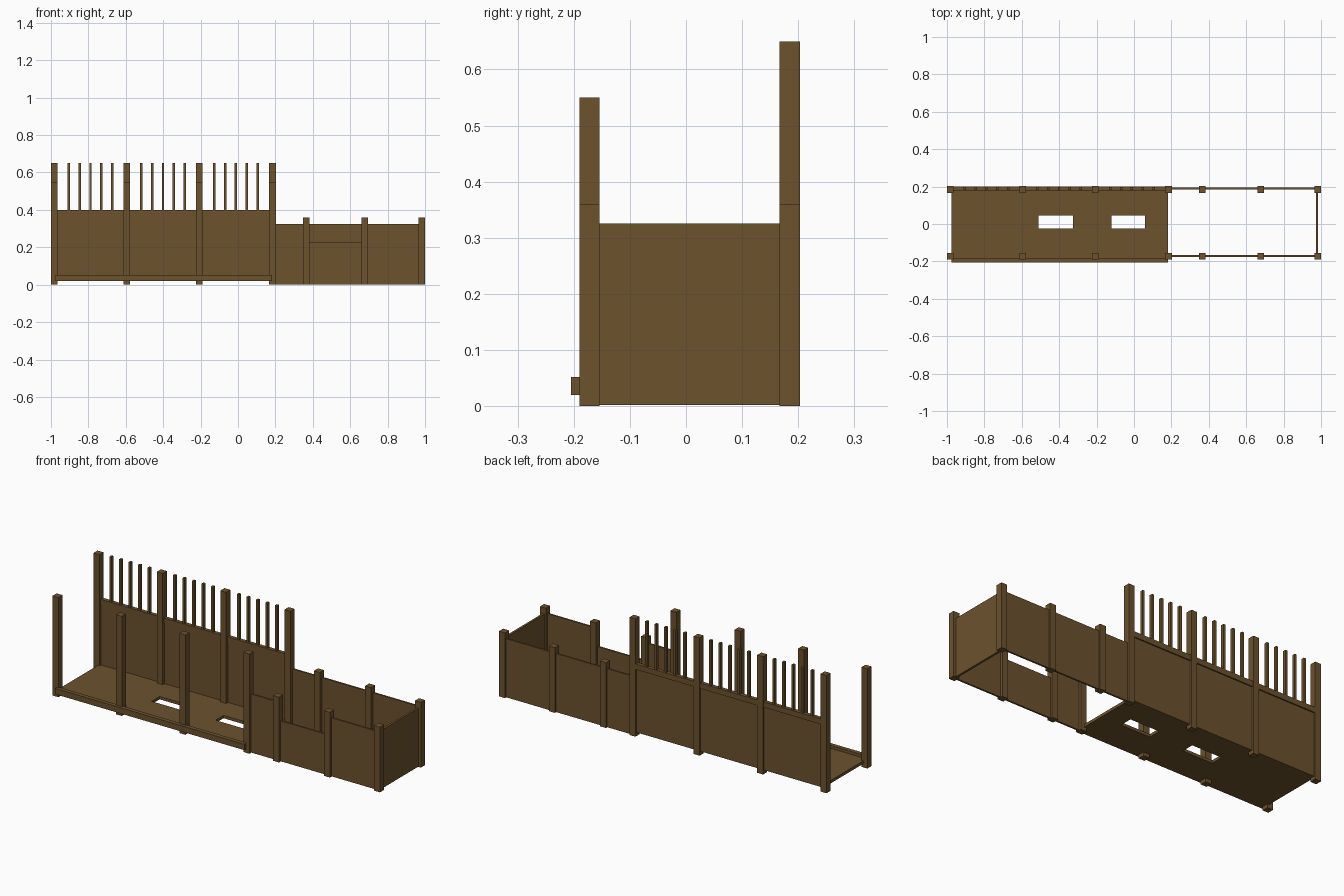
import bpy
import bmesh

default_cube = bpy.data.objects.get("Cube")
if default_cube:
    bpy.data.objects.remove(default_cube, do_unlink=True)

# Single weathered timber colour
wood = bpy.data.materials.new("brown_wood")
wood.use_nodes = True
colour = (0.15, 0.085, 0.027, 1)
wood.diffuse_color = colour
shader = wood.node_tree.nodes["Principled BSDF"]
shader.inputs["Base Color"].default_value = colour
shader.inputs["Roughness"].default_value = 0.9


def finish(name, bm):
    mesh = bpy.data.meshes.new(name)
    bmesh.ops.recalc_face_normals(bm, faces=bm.faces)
    bm.to_mesh(mesh)
    bm.free()
    mesh.materials.append(wood)
    obj = bpy.data.objects.new(name, mesh)
    bpy.context.collection.objects.link(obj)
    return obj


def box(name, x, y, z):
    """Box from (min, max) ranges on each axis."""
    bm = bmesh.new()
    bmesh.ops.create_cube(bm, size=1)
    for v in bm.verts:
        v.co = [(a + b) / 2 + c * (b - a) for c, (a, b) in zip(v.co, (x, y, z))]
    return finish(name, bm)


def upright(name, x, y, width, depth, bottom, top):
    return box(name, (x - width / 2, x + width / 2),
               (y - depth / 2, y + depth / 2), (bottom, top))


FRONT, BACK = -0.172, 0.185
POST = 0.036
HALL = (-0.975, 0.182)
tall_posts = [-0.982, -0.595, -0.207, 0.185]
short_posts = [0.365, 0.677, 0.982]

# Corner and intermediate posts
for side, y, height in (("front", FRONT, 0.55), ("back", BACK, 0.65)):
    for x in tall_posts:
        upright(side + "_tall_post", x, y, POST, POST, 0, height)
    for x in short_posts:
        upright(side + "_short_post", x, y, POST, POST, 0, 0.36)

# Floor deck with two rectangular openings
xs = [HALL[0], -0.51, -0.327, -0.12, 0.06, HALL[1]]
ys = [-0.185, -0.025, 0.045, 0.185]
bm = bmesh.new()
grid = [[bm.verts.new((x, y, 0.036)) for y in ys] for x in xs]
for i in range(len(xs) - 1):
    for j in range(len(ys) - 1):
        if j == 1 and i in (1, 3):
            continue
        bm.faces.new((grid[i][j], grid[i + 1][j],
                      grid[i + 1][j + 1], grid[i][j + 1]))
deck = finish("floor_deck", bm)
thickness = deck.modifiers.new("thickness", "SOLIDIFY")
thickness.thickness = 0.016
thickness.offset = -1

# Fence boards and rails around the deck
box("front_floor_rail", HALL, (-0.205, -0.182), (0.02, 0.052))
box("back_wall", HALL, (0.183, 0.193), (0.02, 0.37))
box("back_top_rail", HALL, (0.178, 0.2), (0.37, 0.4))

# Thin balusters above the back rail, five per bay
for left, right in zip(tall_posts, tall_posts[1:]):
    middle = (left + right) / 2
    for k in range(-2, 3):
        upright("baluster", middle + k * 0.058, 0.189, 0.013, 0.017, 0.4, 0.65)

# Pen panels, with a lower middle panel at the front
pen = [tall_posts[-1]] + short_posts
for i, (left, right) in enumerate(zip(pen, pen[1:])):
    for side, y in (("front", FRONT), ("back", 0.19)):
        top = 0.225 if side == "front" and i == 1 else 0.325
        box(side + "_pen_panel", (left, right), (y - 0.005, y + 0.005), (0.002, top))
box("end_pen_panel", (0.973, 0.985), (FRONT, BACK), (0.002, 0.325))
